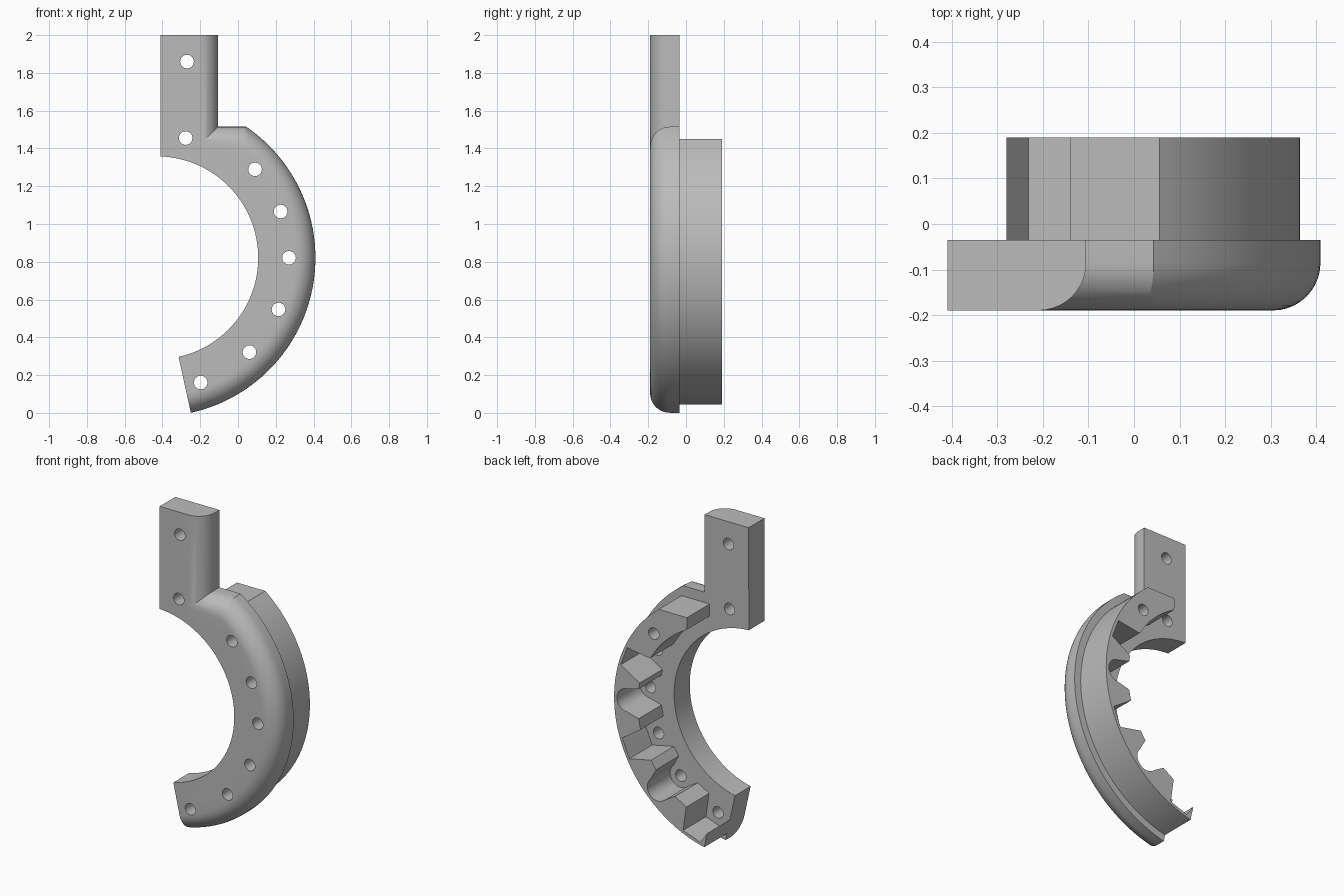
import bpy, bmesh
from math import sin, cos, asin, radians, pi, sqrt

if "Cube" in bpy.data.objects:
    bpy.data.objects.remove(bpy.data.objects["Cube"], do_unlink=True)

CX, CZ = -0.43, 0.821            # centre of the ring arcs
END = radians(-77.6)             # lower cut of the ring
HOLE_R = 0.70
HOLES = [radians(a) for a in (42, 20.5, 0, -23, -45.5, -70.6)]

grey = bpy.data.materials.new("plain grey")
grey.use_nodes = True
grey.diffuse_color = (0.5, 0.5, 0.5, 1)
grey.node_tree.nodes["Principled BSDF"].inputs["Base Color"].default_value = (0.5, 0.5, 0.5, 1)


def polar(r, a, t=0.0):
    """Point at radius r and angle a, shifted t along the tangent."""
    return (CX + r * cos(a) - t * sin(a), CZ + r * sin(a) + t * cos(a))


def arc(r, a, b, n):
    return [polar(r, a + (b - a) * i / n) for i in range(n + 1)]


def loft(name, layers):
    """Solid through matching (outline, y) layers."""
    bm = bmesh.new()
    rings = [[bm.verts.new((x, y, z)) for x, z in pts] for pts, y in layers]
    n = len(rings[0])
    for lo, hi in zip(rings, rings[1:]):
        for i in range(n):
            j = (i + 1) % n
            bm.faces.new((lo[i], lo[j], hi[j], hi[i]))
    bm.faces.new(rings[0][::-1])
    bm.faces.new(rings[-1])
    bmesh.ops.recalc_face_normals(bm, faces=bm.faces)
    mesh = bpy.data.meshes.new(name)
    bm.to_mesh(mesh)
    bm.free()
    mesh.materials.append(grey)
    obj = bpy.data.objects.new(name, mesh)
    bpy.context.collection.objects.link(obj)
    return obj


def drill(obj, centres, radius=0.036):
    """Cut round holes along y."""
    for x, z in centres:
        ring = [(x + radius * cos(2 * pi * i / 32), z + radius * sin(2 * pi * i / 32)) for i in range(32)]
        cutter = loft("hole_cutter", [(ring, -0.5), (ring, 0.5)])
        cutter.hide_render = True
        mod = obj.modifiers.new("hole", 'BOOLEAN')
        mod.operation, mod.solver, mod.object = 'DIFFERENCE', 'EXACT', cutter
        bpy.context.view_layer.objects.active = obj
        bpy.ops.object.modifier_apply(modifier=mod.name)
        bpy.data.objects.remove(cutter, do_unlink=True)


def smooth(obj):
    bpy.ops.object.select_all(action='DESELECT')
    obj.select_set(True)
    bpy.context.view_layer.objects.active = obj
    bpy.ops.object.shade_smooth_by_angle(angle=radians(25))


# Front plate: stem and ring, outer edge rounded towards the front
def plate_outline(d):
    r, top = 0.84 - d, 1.515 - d
    start = asin((top - CZ) / r)
    return ([(-0.41, 2.0), (-0.105 - d, 2.0), (-0.105 - d, top)]
            + arc(r, start, END, 56)
            + arc(0.537, END, radians(87.9), 56))


ROUND = 0.105
layers = [(plate_outline(0), -0.035)]
for i in range(11):
    t = pi / 2 * i / 10
    layers.append((plate_outline(ROUND * (1 - cos(t))), -0.085 - ROUND * sin(t)))
plate = loft("front_plate", layers)
drill(plate, [(-0.27, 1.86), (-0.277, 1.455)] + [polar(HOLE_R, a) for a in HOLES])
smooth(plate)

# Back rim: outer wall with inward teeth between pockets
RIM, TIP, FLOOR, HALF, TAPER = 0.795, 0.625, 0.775, 0.063, 0.2
mouth = HALF + TAPER * (FLOOR - TIP)
outline = arc(RIM, END, asin((1.45 - CZ) / RIM), 56)
outline += [(-0.14, 1.45), (-0.14, 1.403)]
outline += arc(TIP, radians(62), HOLES[1] + mouth / TIP + 0.01, 14)
for k, a in enumerate(HOLES[1:]):
    outline.append(polar(TIP, a, mouth))
    if k % 2 == 0:               # flat pocket floor
        outline += [polar(FLOOR, a, HALF), polar(FLOOR, a, -HALF)]
    else:                        # rounded pocket floor
        c = FLOOR - 0.072
        outline += [polar(c + 0.072 * sin(pi * i / 14), a, 0.072 * cos(pi * i / 14)) for i in range(15)]
    if k < 4:
        outline.append(polar(TIP, a, -mouth))
outline.append(polar(0.70, END))
rim = loft("back_rim", [(outline, -0.035), (outline, 0.19)])
drill(rim, [polar(HOLE_R, HOLES[0])])
smooth(rim)
